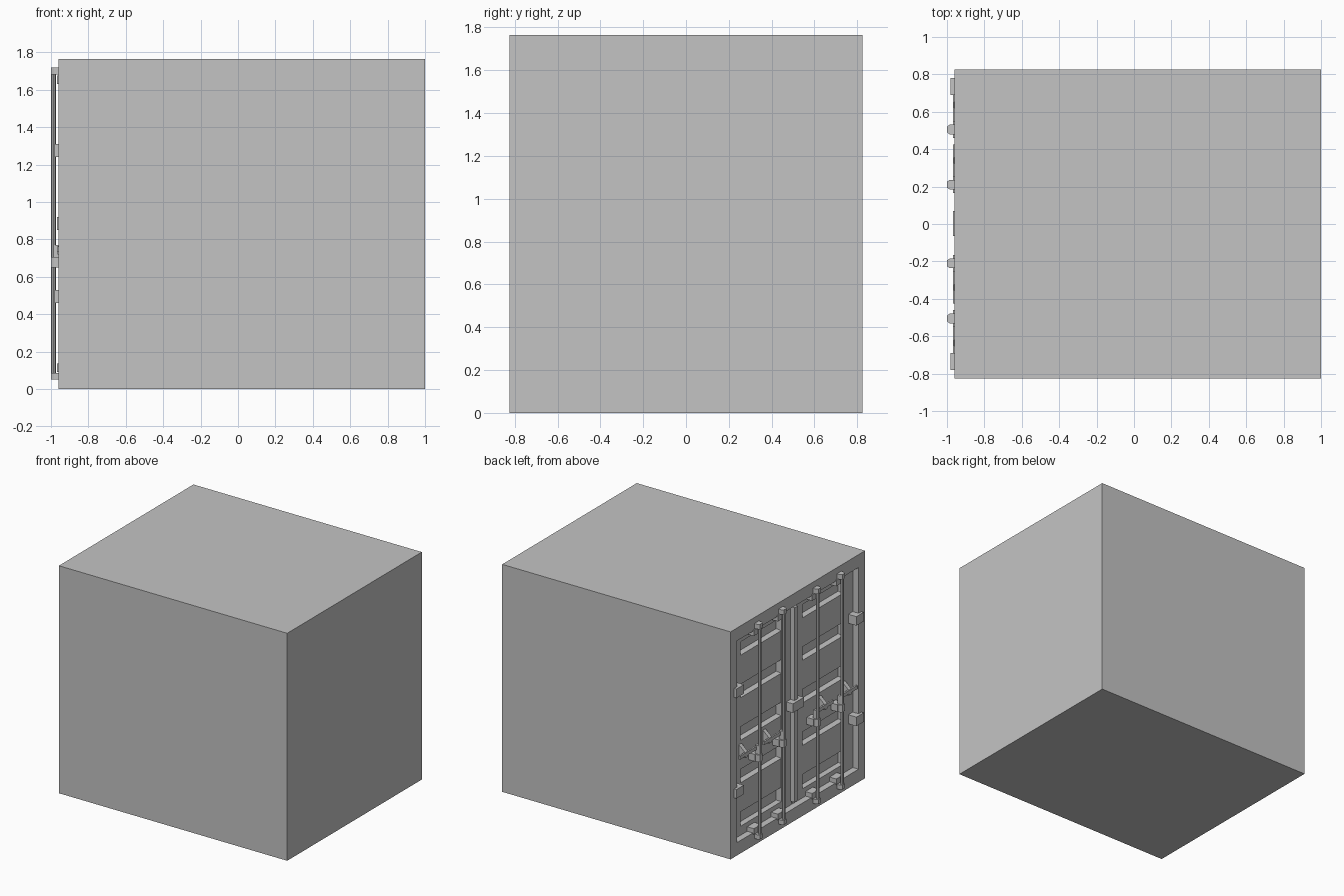
import bpy
import bmesh
from mathutils import Vector

old = bpy.data.objects.get("Cube")
if old:
    bpy.data.objects.remove(old, do_unlink=True)

grey = bpy.data.materials.new("plain grey")
grey.use_nodes = True
GREY = (0.55, 0.55, 0.55, 1)
grey.diffuse_color = GREY
grey.node_tree.nodes["Principled BSDF"].inputs["Base Color"].default_value = GREY


def finish(name, bm):
    bmesh.ops.recalc_face_normals(bm, faces=bm.faces)
    mesh = bpy.data.meshes.new(name)
    bm.to_mesh(mesh)
    bm.free()
    mesh.materials.append(grey)
    obj = bpy.data.objects.new(name, mesh)
    bpy.context.collection.objects.link(obj)
    return obj


def box_mesh(x, y, z):
    bm = bmesh.new()
    bmesh.ops.create_cube(bm, size=1)
    for v in bm.verts:
        v.co = Vector([r[0] if c < 0 else r[1] for r, c in zip((x, y, z), v.co)])
    return bm


def box(name, x, y, z):
    return finish(name, box_mesh(x, sorted(y), z))


def recessed_box(name, x, y, z, hole_y, hole_z, depth):
    """Box whose -x face holds a rectangular recess."""
    bm = box_mesh(x, y, z)
    bm.faces.ensure_lookup_table()
    face = min(bm.faces, key=lambda f: f.calc_center_median().x)
    bmesh.ops.inset_region(bm, faces=[face], thickness=0.02)
    mid = face.calc_center_median()
    for v in face.verts:
        v.co.y = hole_y[v.co.y > mid.y]
        v.co.z = hole_z[v.co.z > mid.z]
    inner = bmesh.ops.extrude_discrete_faces(bm, faces=[face])["faces"][0]
    bmesh.ops.translate(bm, verts=inner.verts, vec=(depth, 0, 0))
    return finish(name, bm)


def prism(name, points, axis, start, length):
    """Extrude a closed outline of (x, other) points along y or z."""
    bm = bmesh.new()
    verts = [bm.verts.new((a, start, b) if axis == "y" else (a, b, start))
             for a, b in points]
    face = bm.faces.new(verts)
    top = bmesh.ops.extrude_face_region(bm, geom=[face])["geom"]
    move = (0, length, 0) if axis == "y" else (0, 0, length)
    bmesh.ops.translate(bm, vec=move,
                        verts=[g for g in top if isinstance(g, bmesh.types.BMVert)])
    return finish(name, bm)


# Container shell with the door opening
FACE, DOOR, BACK = -0.96, -0.91, -0.865
recessed_box("container_body", (FACE, 1), (-0.825, 0.825), (0, 1.765),
             (-0.745, 0.745), (0.1, 1.665), 0.1)

# Side outline of the corrugated panel: flats between five grooves
outline = [(BACK + 0.003, 0.27)]
for i in range(4):
    low = 0.27 + i * 0.33
    outline += [(BACK, low), (DOOR + 0.002, low + 0.01),
                (DOOR + 0.002, low + 0.235), (BACK, low + 0.24)]
outline.append((BACK + 0.003, outline[-1][1]))

for side, s in (("left", 1), ("right", -1)):
    # Door leaf and its corrugated panel
    recessed_box(side + "_door_leaf", (DOOR, -0.858), sorted((0.006 * s, 0.745 * s)),
                 (0.1, 1.665), sorted((0.13 * s, 0.63 * s)), (0.17, 1.6), DOOR * -1 + BACK)
    prism(side + "_door_panel", outline, "y", 0.13 * s, 0.5 * s)

    # Hinges over the edge of the opening
    for n, z in enumerate((0.46, 1.24)):
        box(f"{side}_hinge_{n}", (-0.98, DOOR), (0.69 * s, 0.78 * s), (z, z + 0.07))

    for n, dist in enumerate((0.21, 0.505)):
        y = dist * s
        tag = f"{side}_{n}"
        # Locking rod
        bm = bmesh.new()
        bmesh.ops.create_cone(bm, cap_ends=True, segments=8, radius1=0.0125,
                              radius2=0.0125, depth=1.64)
        bmesh.ops.translate(bm, verts=bm.verts, vec=(-0.986, y, 0.885))
        rod = finish(tag + "_lock_rod", bm)
        for p in rod.data.polygons:
            p.use_smooth = abs(p.normal.z) < 0.5
        rod.data.set_sharp_from_angle(angle=0.6)

        # Tapered collars at the ends and at the handle
        collar = [(-1, y - 0.016), (-1, y + 0.016), (-0.985, y + 0.026),
                  (FACE, y + 0.026), (FACE, y - 0.026), (-0.985, y - 0.026)]
        for part, z, h in (("bottom_cam", 0.05, 0.035), ("handle_hub", 0.65, 0.055),
                           ("top_cam", 1.68, 0.038)):
            prism(f"{tag}_{part}", collar, "z", z, h)

        # Rod guides fixed to the door
        for part, z in (("bottom_guide", 0.09), ("top_guide", 1.63)):
            box(f"{tag}_{part}", (-0.968, DOOR), (y - 0.045, y + 0.045), (z, z + 0.045))
        box(tag + "_hub_bracket", (-0.968, DOOR), (y - 0.03, y + 0.03), (0.65, 0.705))

        # Handle, its lug and its catch
        box(tag + "_handle_lug", (-0.985, -0.955), (y - 0.014, y + 0.014), (0.7, 0.77))
        box(tag + "_handle", (-0.968, -0.955), (y, y + 0.215 * s), (0.735, 0.762))
        catch = y + 0.13 * s
        prism(tag + "_handle_catch",
              [(DOOR, 0.71), (-0.965, 0.72), (-0.965, 0.76), (DOOR, 0.81)],
              "y", catch - 0.016, 0.032)

# Seal and lock box where the doors meet
box("centre_seal", (-0.945, DOOR), (-0.022, 0.018), (0.13, 1.64))
box("lock_box", (-0.967, DOOR), (-0.065, 0.07), (0.85, 0.92))
